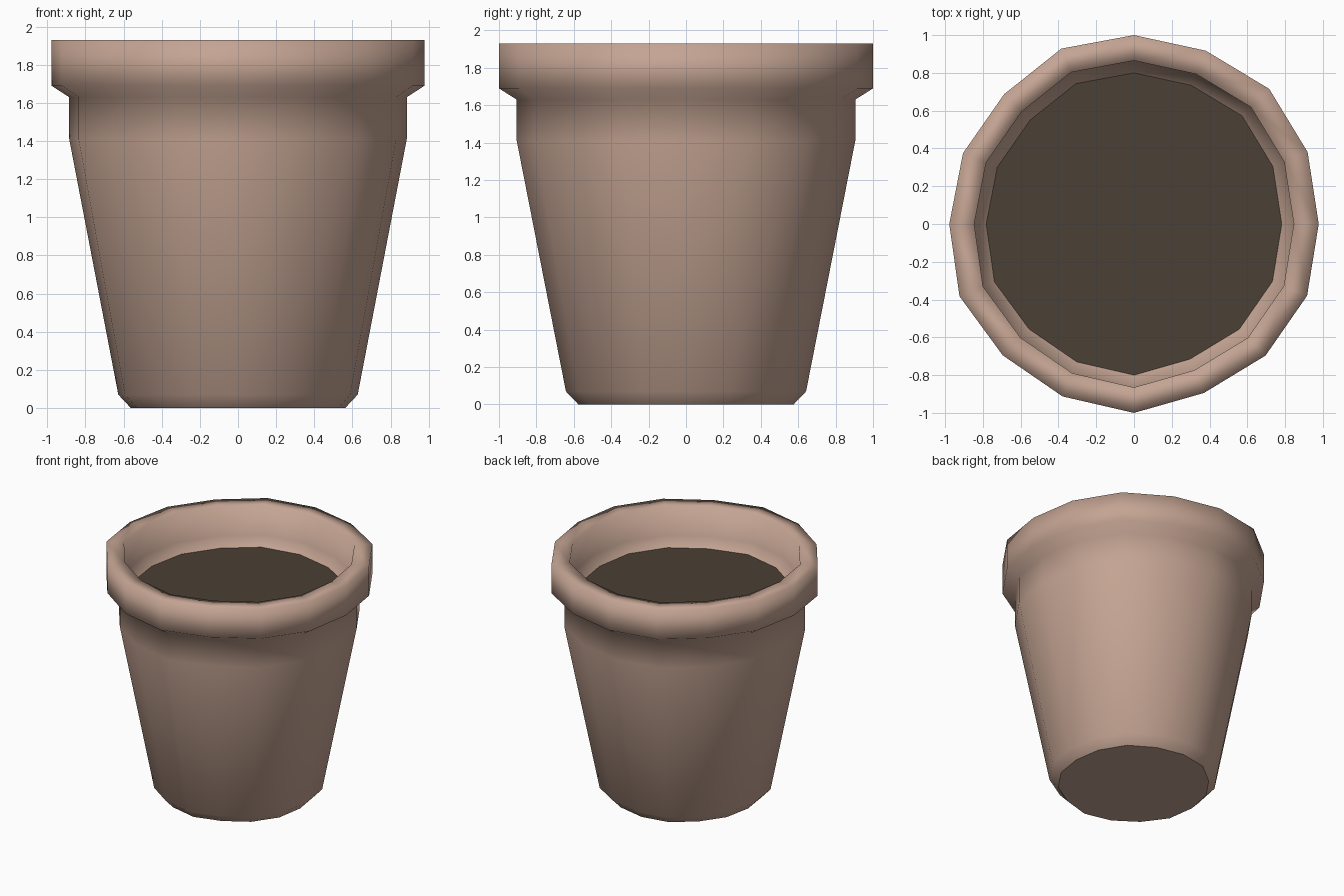
import bpy, bmesh
from math import sin, cos, pi

if "Cube" in bpy.data.objects:
    bpy.data.objects.remove(bpy.data.objects["Cube"])

# Slightly hand-made outline: radius at each of the 16 corners
OUTLINE = [.978, .995, 1.012, .993, 1.0, 1.005, .972, .98,
           .978, 1.0, .983, .988, 1.0, .968, .985, .992]
SIDES = len(OUTLINE)


def material(name, rgb):
    mat = bpy.data.materials.new(name)
    mat.diffuse_color = (*rgb, 1)
    mat.use_nodes = True
    mat.node_tree.nodes["Principled BSDF"].inputs["Base Color"].default_value = mat.diffuse_color
    return mat


def ring(bm, r, z):
    return [bm.verts.new((r * k * cos(2 * pi * i / SIDES),
                          r * k * sin(2 * pi * i / SIDES), z))
            for i, k in enumerate(OUTLINE)]


def finish(bm, name, mat):
    bmesh.ops.recalc_face_normals(bm, faces=bm.faces)
    mesh = bpy.data.meshes.new(name)
    bm.to_mesh(mesh)
    bm.free()
    mesh.materials.append(mat)
    obj = bpy.data.objects.new(name, mesh)
    bpy.context.collection.objects.link(obj)
    return obj


# Pot: profile from the base, up the wall, over the rim and down to the soil
PROFILE = [(.575, 0), (.642, .07), (.905, 1.41), (.905, 1.63), (1, 1.69),
           (1, 1.93), (.865, 1.93), (.865, 1.69), (.80, 1.62)]
bm = bmesh.new()
rings = [ring(bm, r, z) for r, z in PROFILE]
for a, b in zip(rings, rings[1:]):
    for i in range(SIDES):
        j = (i + 1) % SIDES
        bm.faces.new((a[i], a[j], b[j], b[i])).smooth = True
base = bm.faces.new(rings[0][::-1])
for e in base.edges:
    e.smooth = False
# closing face just under the soil keeps the normals consistent
cap = bm.faces.new(rings[-1])
bmesh.ops.recalc_face_normals(bm, faces=bm.faces)
bmesh.ops.delete(bm, geom=[cap], context='FACES_ONLY')
finish(bm, "pot", material("clay", (.55, .37, .29)))

# Soil: flat disc inside the rim
bm = bmesh.new()
soil_face = bm.faces.new(ring(bm, .80, 1.62))
finish(bm, "soil", material("soil", (.07, .05, .035)))
